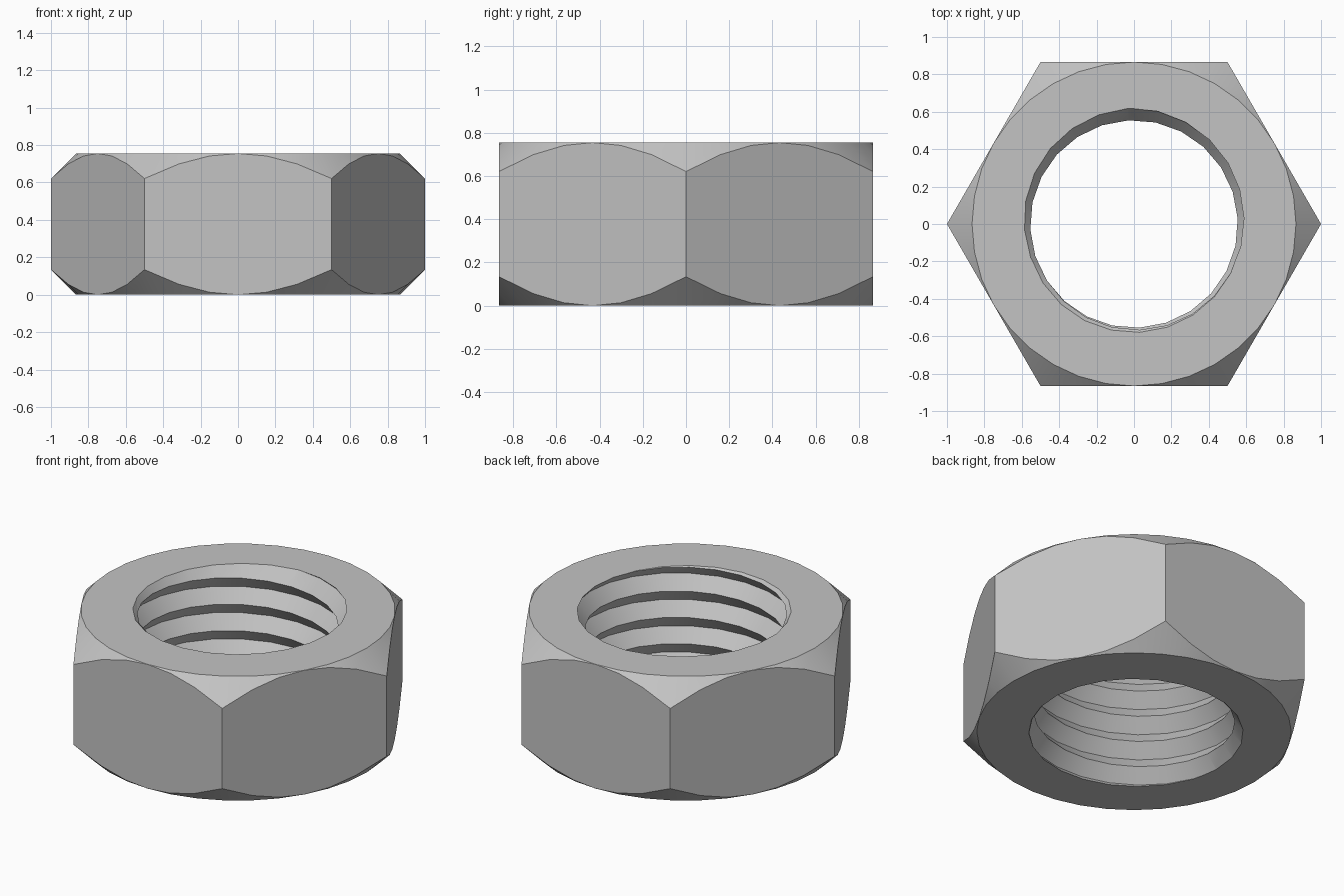
import bpy, bmesh, math

cube = bpy.data.objects.get("Cube")
if cube:
    bpy.data.objects.remove(cube, do_unlink=True)

HEIGHT = 0.755
FLAT = math.sqrt(3) / 2         # centre to each flat side
CREST, ROOT, PITCH = 0.555, 0.62, 0.16
RIM = 0.58                      # bore radius at both faces
SEGS = 24
TWIST = math.radians(3)

steel = bpy.data.materials.new("plain steel")
steel.use_nodes = True
colour = (0.55, 0.55, 0.55, 1)
steel.diffuse_color = colour
steel.node_tree.nodes["Principled BSDF"].inputs["Base Color"].default_value = colour


def make_object(name, bm):
    bmesh.ops.remove_doubles(bm, verts=bm.verts, dist=1e-5)
    bmesh.ops.recalc_face_normals(bm, faces=bm.faces)
    mesh = bpy.data.meshes.new(name)
    bm.to_mesh(mesh)
    bm.free()
    mesh.materials.append(steel)
    obj = bpy.data.objects.new(name, mesh)
    bpy.context.collection.objects.link(obj)
    return obj


def polar(r, a, z):
    return (r * math.cos(a), r * math.sin(a), z)


def capped_skin(columns):
    """Bridge neighbouring columns of points and cap both ends."""
    bm = bmesh.new()
    cols = [[bm.verts.new(p) for p in col] for col in columns]
    for a, b in zip(cols, cols[1:] + cols[:1]):
        for i in range(len(a) - 1):
            bm.faces.new((a[i], b[i], b[i + 1], a[i + 1]))
    bm.faces.new([c[0] for c in reversed(cols)])
    bm.faces.new([c[-1] for c in cols])
    return bm


# Hexagonal body with conical corner chamfers
columns = []
for i in range(36):
    a = math.radians(10 * i)
    r = FLAT / math.cos(a % math.radians(60) - math.radians(30))
    drop = r - FLAT
    profile = ((FLAT, 0), (r, drop), (r, HEIGHT - drop), (FLAT, HEIGHT))
    columns.append([polar(pr, a, z) for pr, z in profile])
nut = make_object("hex_nut", capped_skin(columns))


# Right-handed V thread, clipped flat beyond both faces
def thread_radius(z, a):
    phase = (z - HEIGHT - PITCH * (a / math.tau - 0.25)) / PITCH % 1
    return ROOT - (ROOT - CREST) * (1 - abs(2 * phase - 1))


columns = []
for i in range(SEGS):
    a = TWIST + math.tau * i / SEGS
    column = []
    for k in range(-14, 5):
        z = HEIGHT + PITCH * (a / math.tau - 0.25 + k / 2)
        z = min(max(z, -0.07), HEIGHT + 0.07)
        column.append(polar(thread_radius(z, a), a, z))
    columns.append(column)


def helical_skin(cols):
    """Bridge columns, joining the last to the first one turn higher."""
    bm = bmesh.new()
    vs = [[bm.verts.new(p) for p in col] for col in cols]
    for i, a in enumerate(vs):
        b = vs[(i + 1) % SEGS]
        if i == SEGS - 1:
            b = [b[min(j + 2, len(b) - 1)] for j in range(len(b))]
            bottom = vs[0]
            a = [a[0], a[0]] + a
            b = bottom[:2] + b
        for j in range(len(a) - 1):
            quad = list(dict.fromkeys((a[j], b[j], b[j + 1], a[j + 1])))
            if len(quad) > 2:
                bm.faces.new(quad)
    bm.faces.new([c[0] for c in reversed(vs)])
    bm.faces.new([c[-1] for c in vs])
    bmesh.ops.remove_doubles(bm, verts=bm.verts, dist=1e-5)
    bmesh.ops.triangulate(bm, faces=bm.faces)
    return bm


cutters = [make_object("thread_cutter", helical_skin(columns))]

# Countersinks at the two ends of the bore
for name, z, sign in (("top", HEIGHT, 1), ("bottom", 0, -1)):
    cols = []
    for i in range(SEGS):
        a = TWIST + math.tau * i / SEGS
        cols.append([polar(RIM + d, a, z + sign * d) for d in (-0.04, 0.03)])
    cutters.append(make_object(name + "_countersink", capped_skin(cols)))

# Cut the bore and discard the cutters
bpy.ops.object.select_all(action="DESELECT")
nut.select_set(True)
bpy.context.view_layer.objects.active = nut
for cutter in cutters:
    cutter.hide_render = True
    mod = nut.modifiers.new(cutter.name, "BOOLEAN")
    mod.operation = "DIFFERENCE"
    mod.solver = "EXACT"
    mod.object = cutter
    bpy.ops.object.modifier_apply(modifier=mod.name)
for cutter in cutters:
    bpy.data.objects.remove(cutter, do_unlink=True)

bpy.ops.object.shade_smooth_by_angle(angle=math.radians(25))
